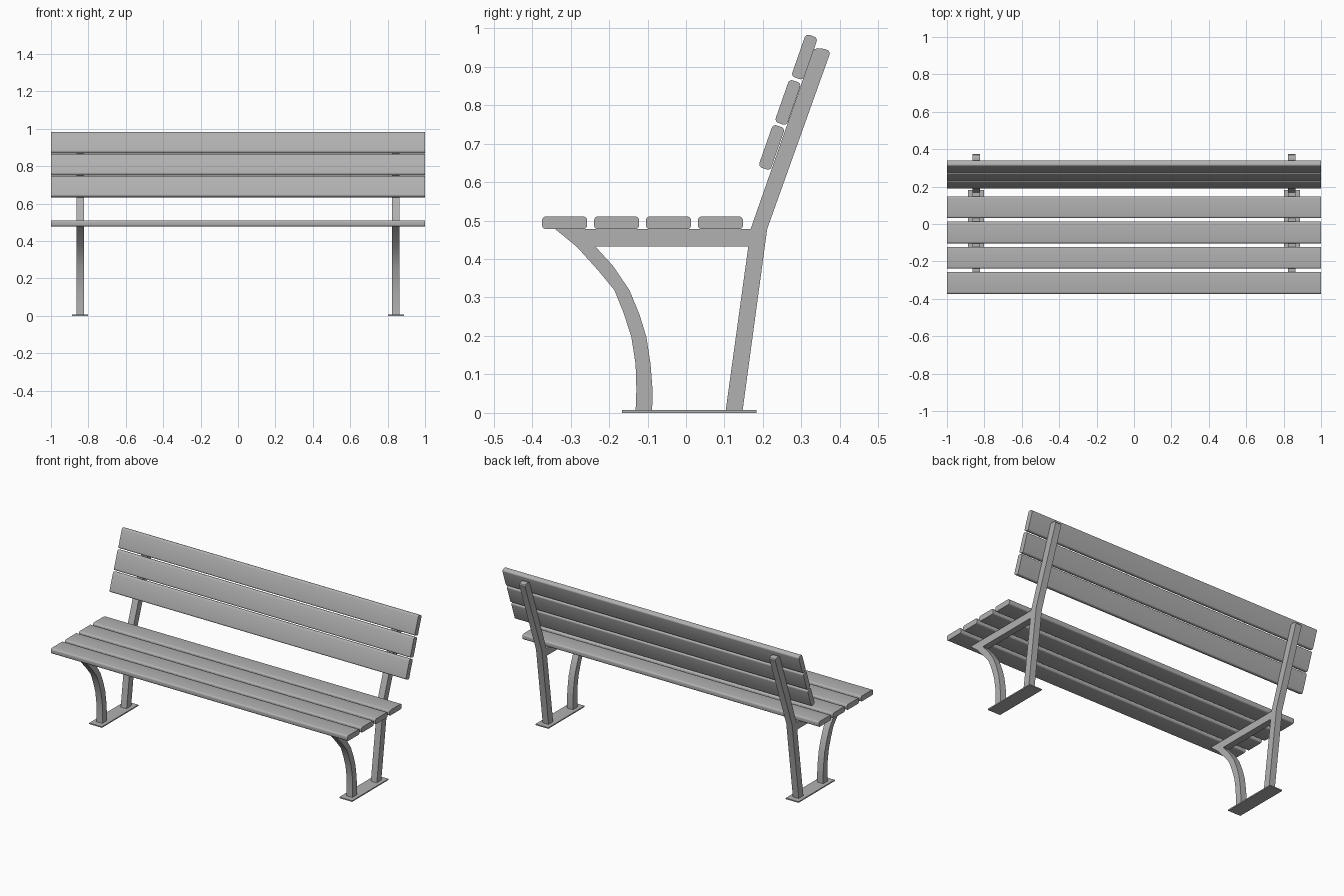
import bpy, bmesh, math
from mathutils import Vector

if "Cube" in bpy.data.objects:
    bpy.data.objects.remove(bpy.data.objects["Cube"])

TILT = math.atan2(0.944, 0.33)  # backrest lean

# Dark grey finish shared by all parts
grey = bpy.data.materials.new("dark_grey")
grey.diffuse_color = (0.44, 0.44, 0.44, 1)
grey.use_nodes = True
grey.node_tree.nodes["Principled BSDF"].inputs["Base Color"].default_value = grey.diffuse_color


def extrude_profile(name, points, x0, x1):
    """Extrude a (y, z) outline along x."""
    bm = bmesh.new()
    face = bm.faces.new([bm.verts.new((x0, y, z)) for y, z in points])
    ext = bmesh.ops.extrude_face_region(bm, geom=[face])
    moved = [v for v in ext["geom"] if isinstance(v, bmesh.types.BMVert)]
    bmesh.ops.translate(bm, verts=moved, vec=Vector((x1 - x0, 0, 0)))
    # the starting cap is kept by the extrusion only when it is still needed
    bmesh.ops.holes_fill(bm, edges=bm.edges, sides=0)
    bmesh.ops.recalc_face_normals(bm, faces=bm.faces)
    mesh = bpy.data.meshes.new(name)
    bm.to_mesh(mesh)
    bm.free()
    mesh.materials.append(grey)
    obj = bpy.data.objects.new(name, mesh)
    bpy.context.collection.objects.link(obj)
    bpy.ops.object.select_all(action='DESELECT')
    obj.select_set(True)
    bpy.context.view_layer.objects.active = obj
    bpy.ops.object.shade_smooth_by_angle(angle=math.radians(35))
    return obj


def rounded_rect(cy, cz, length, thick, angle, r=0.010, steps=4):
    """Rounded rectangle whose long side points along angle in the yz plane."""
    pts = []
    for k, (sx, sy) in enumerate([(1, 1), (-1, 1), (-1, -1), (1, -1)]):
        for i in range(steps + 1):
            a = math.pi / 2 * (k + i / steps)
            u = sx * (length / 2 - r) + r * math.cos(a)
            v = sy * (thick / 2 - r) + r * math.sin(a)
            pts.append((cy + u * math.cos(angle) - v * math.sin(angle),
                        cz + u * math.sin(angle) + v * math.cos(angle)))
    return pts


# Seat slats
for i in range(4):
    extrude_profile(f"seat_slat_{i + 1}",
                    rounded_rect(-0.3155 + 0.135 * i, 0.494, 0.117, 0.033, 0), -1, 1)

# Backrest slats
for i, (y, z) in enumerate([(0.2225, 0.690), (0.265, 0.807), (0.308, 0.925)]):
    extrude_profile(f"back_slat_{i + 1}",
                    rounded_rect(y, z, 0.117, 0.033, TILT), -1, 1)

# Side frame outline: curved front leg, seat rail, back post and rear leg
frame = [
    (-0.131, 0.005), (-0.129, 0.06), (-0.131, 0.126), (-0.142, 0.197),
    (-0.163, 0.262), (-0.186, 0.319), (-0.228, 0.370), (-0.283, 0.431),
    (-0.340, 0.478),
    (0.168, 0.478), (0.329, 0.938), (0.334, 0.945), (0.342, 0.948),
    (0.361, 0.946), (0.370, 0.942), (0.374, 0.935), (0.372, 0.928),
    (0.211, 0.478), (0.147, 0.005), (0.103, 0.005),
    (0.162, 0.433), (-0.236, 0.433),
    (-0.189, 0.381), (-0.147, 0.319), (-0.121, 0.256), (-0.103, 0.197),
    (-0.092, 0.126), (-0.087, 0.06), (-0.088, 0.005),
]
plate = [(-0.167, 0), (0.183, 0), (0.183, 0.007), (-0.167, 0.007)]

# Frames and foot plates on both sides
for side, cx in (("left", -0.844), ("right", 0.844)):
    extrude_profile(f"{side}_frame", frame, cx - 0.02, cx + 0.02)
    extrude_profile(f"{side}_foot_plate", plate, cx - 0.043, cx + 0.043)
